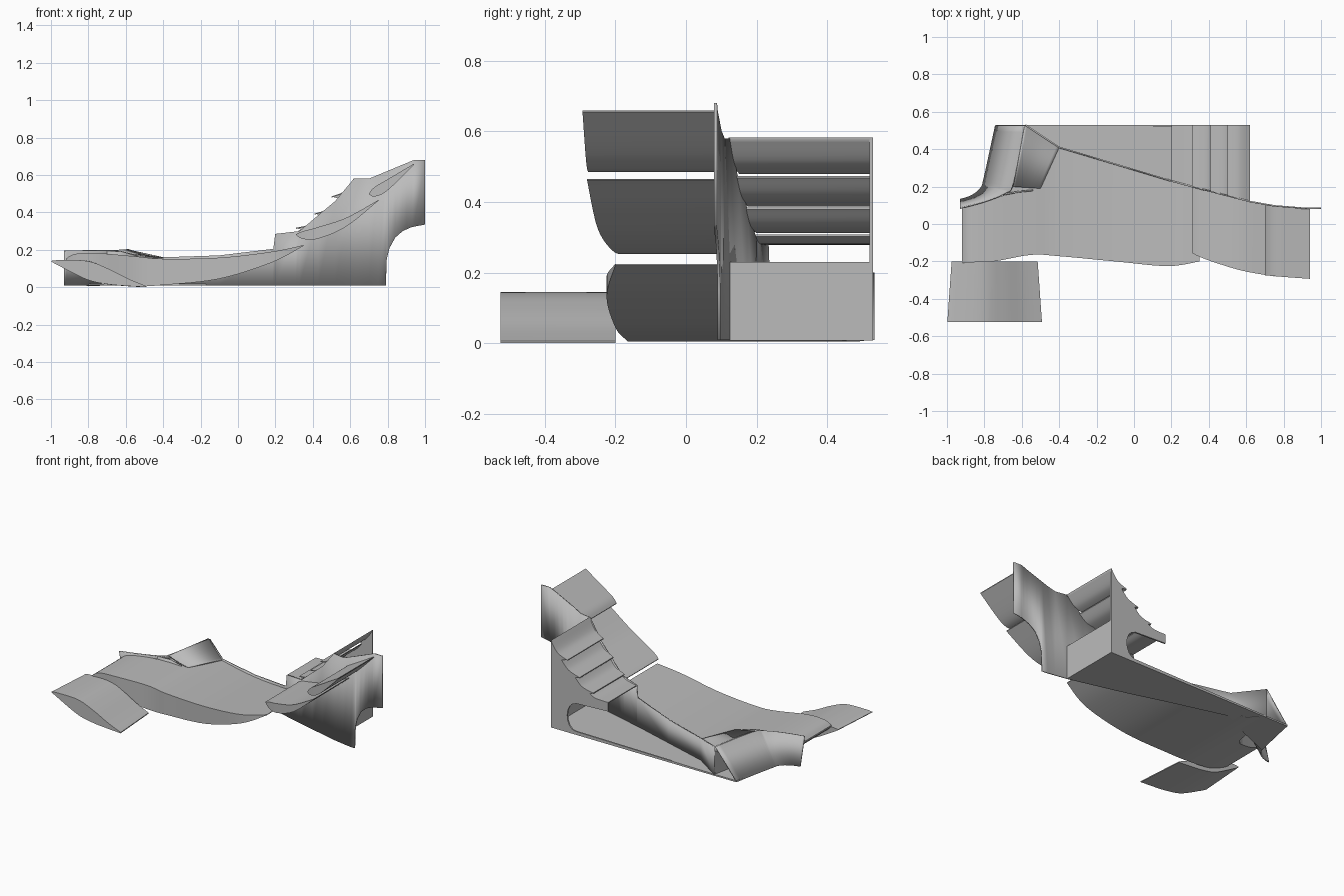
import bpy, bmesh, math

if "Cube" in bpy.data.objects:
    bpy.data.objects.remove(bpy.data.objects["Cube"], do_unlink=True)

grey = bpy.data.materials.new("plain_grey")
grey.use_nodes = True
grey.diffuse_color = (0.5, 0.5, 0.5, 1)
grey.node_tree.nodes["Principled BSDF"].inputs["Base Color"].default_value = (0.5, 0.5, 0.5, 1)


def lerp(table, x):
    """Piecewise linear lookup."""
    if x <= table[0][0]:
        return table[0][1]
    for (a, p), (b, q) in zip(table, table[1:]):
        if x <= b:
            return p + (q - p) * (x - a) / (b - a)
    return table[-1][1]


def spline(points, steps=6):
    """Smooth curve through points of any dimension."""
    pts = [points[0]] + list(points) + [points[-1]]
    out = []
    for p0, p1, p2, p3 in zip(pts, pts[1:], pts[2:], pts[3:]):
        for i in range(steps):
            t = i / steps
            out.append(tuple(
                b + 0.5 * t * (c - a + t * (2 * a - 5 * b + 4 * c - d + t * (3 * (b - c) + d - a)))
                for a, b, c, d in zip(p0, p1, p2, p3)))
    return out + [tuple(points[-1])]


def make(name, verts, faces, thickness=0):
    mesh = bpy.data.meshes.new(name)
    mesh.from_pydata(verts, [], faces)
    bm = bmesh.new()
    bm.from_mesh(mesh)
    bmesh.ops.recalc_face_normals(bm, faces=bm.faces)
    bm.to_mesh(mesh)
    bm.free()
    ob = bpy.data.objects.new(name, mesh)
    bpy.context.collection.objects.link(ob)
    mesh.materials.append(grey)
    bpy.ops.object.select_all(action='DESELECT')
    ob.select_set(True)
    bpy.context.view_layer.objects.active = ob
    bpy.ops.object.shade_smooth_by_angle(angle=math.radians(35))
    if thickness:
        mod = ob.modifiers.new("thickness", 'SOLIDIFY')
        mod.thickness = thickness
        mod.offset = 0
    return ob


def sheet(name, rows, thickness=0.008):
    """Thin skin lofted over rows of equal length."""
    n = len(rows[0])
    faces = [(r * n + i, r * n + i + 1, (r + 1) * n + i + 1, (r + 1) * n + i)
             for r in range(len(rows) - 1) for i in range(n - 1)]
    return make(name, [v for row in rows for v in row], faces, thickness)


def foil(name, stations, outer):
    """Closed wing element from (x, top, bottom, inner y) stations."""
    verts, faces = [], []
    for x, top, low, inner in stations:
        y = outer(x)
        verts += [(x, inner, top), (x, y, top), (x, y, low), (x, inner, low)]
    for k in range(0, len(verts) - 4, 4):
        faces += [(k + i, k + (i + 1) % 4, k + 4 + (i + 1) % 4, k + 4 + i) for i in range(4)]
    end = len(verts) - 4
    faces += [(0, 1, 2, 3), (end, end + 1, end + 2, end + 3)]
    return make(name, verts, faces)


def prism(name, outline, offset):
    """Flat outline pushed along an offset vector."""
    n = len(outline)
    verts = outline + [tuple(a + b for a, b in zip(p, offset)) for p in outline]
    faces = [tuple(range(n)), tuple(range(n, 2 * n))]
    faces += [(i, (i + 1) % n, n + (i + 1) % n, n + i) for i in range(n)]
    return make(name, verts, faces)


# Plan line of the main endplate
plan = [(-.58, .53), (-.4, .41), (.2, .23), (.31, .2), (.62, .12), (.75, .097), (.9, .085), (1, .083)]
front_plan = [(-.92, .085), (-.8, .12), (-.66, .165), (-.63, .28), (-.585, .53)]


def plate_y(x):
    return lerp(plan, x)


# Main wing element and the two flaps behind it
main = [(-.92, .152, .142, -.21), (-.87, .178, .1, -.205), (-.75, .182, .05, -.2),
        (-.55, .165, .008, -.165), (-.4, .152, .012, -.172), (-.1, .158, .045, -.2),
        (.18, .19, .132, -.225), (.35, .225, .221, -.2)]
foil("main_wing", spline(main), lambda x: lerp(front_plan + plan[1:], x))

middle = [(.31, .283, .279, -.155), (.35, .3, .258, -.175), (.43, .322, .26, -.205),
          (.58, .372, .325, -.25), (.75, .466, .462, -.28)]
foil("middle_flap", spline(middle), plate_y)

upper = [(.7, .502, .498, -.274), (.73, .535, .485, -.277), (.8, .577, .518, -.283),
         (.94, .66, .655, -.293)]
foil("upper_flap", spline(upper), plate_y)

# Inboard centre section, slightly longer at its inner end
centre = [(-.975, .141, .137, -.525), (-.93, .145, .11, -.525), (-.8, .14, .04, -.525),
          (-.7, .1, .016, -.525), (-.6, .045, .006, -.525), (-.515, .007, .001, -.525)]
section = foil("centre_section", spline(centre), lambda x: -.2)
for v in section.data.vertices:
    if v.co.y < -.4:
        v.co.x = -.745 + (v.co.x + .745) * 1.1

# Curved main endplate with a cut lower rear corner
top_edge = [(-.58, .2), (-.4, .16), (-.1, .17), (.19, .205), (.2, .285), (.33, .3),
            (.43, .385), (.52, .46), (.62, .58), (.7, .58), (.94, .68), (1, .68)]
low_edge = [(.79, .01), (.795, .15), (.81, .21), (.84, .265), (.88, .3), (.93, .322), (1, .335)]
xs = sorted({p[0] for p in plan + top_edge + low_edge})
sheet("main_endplate", [[(x, plate_y(x), lerp(low_edge, x)) for x in xs],
                        [(x, plate_y(x), lerp(top_edge, x)) for x in xs]])

# Front turning vane: upright at its tip, leaning back at its outer end
foot = spline([(-.93, .13, .01), (-.87, .15, .01), (-.82, .19, .01), (-.8, .25, .01), (-.74, .527, .01)])
crest = spline([(-.93, .085, .195), (-.8, .12, .197), (-.69, .165, .197), (-.645, .22, .197), (-.585, .527, .2)])
sheet("front_vane", [foot, crest])
sheet("vane_roof", spline([
    ((-.645, .2, .196, -.585, .527, .2)),
    ((-.58, .195, .178, -.5, .475, .172)),
    ((-.5, .19, .161, -.4, .41, .155))], 5) and [
    [r[:3], r[3:]] for r in spline([
        (-.645, .2, .196, -.585, .527, .2),
        (-.58, .195, .178, -.5, .475, .172),
        (-.5, .19, .161, -.4, .41, .155)], 5)])
sheet("vane_ridge", [[(-.7, .155, .15), (-.62, .172, .15), (-.54, .18, .15)],
                     [(-.7, .158, .195), (-.62, .172, .19), (-.54, .18, .168)]])

# Footplate outside the endplate and its rear closing panel
floor = [(-.74, .53), (.62, .53), (.62, .12), (-.4, .4), (-.6, .3), (-.8, .22)]
prism("footplate", [(x, y, .008) for x, y in floor], (0, 0, .01))
prism("rear_panel", [(.612, .12, .01), (.612, .53, .01), (.612, .53, .23), (.612, .12, .23)], (.008, 0, 0))

# Four stepped louvres between the endplate and the outer plate
louvres = [[(.2, .285), (.29, .288), (.335, .308)],
           [(.31, .318), (.39, .338), (.44, .385)],
           [(.41, .394), (.49, .422), (.54, .474)],
           [(.5, .485), (.57, .515), (.62, .583)]]
for k, line in enumerate(louvres):
    strip = [(x, z, z - .006, .525) for x, z in spline(line)]
    foil(f"louvre_{k + 1}", strip, plate_y)

# Outer plate with a stepped top and a long rounded opening
outline = [(-.58, .008), (.62, .015)]
for line in reversed(louvres):
    outline += list(reversed(spline(line, 4)))
outline += [(.2, .225), (.44, .215)]
for i in range(9):
    a = math.radians(90 - i * 22.5)
    outline.append((.44 + .06 * math.cos(a), .12 + .09 * math.sin(a)))
outline += [(-.58, .018)]
prism("outer_plate", [(x, .52, z) for x, z in outline], (0, .01, 0))
